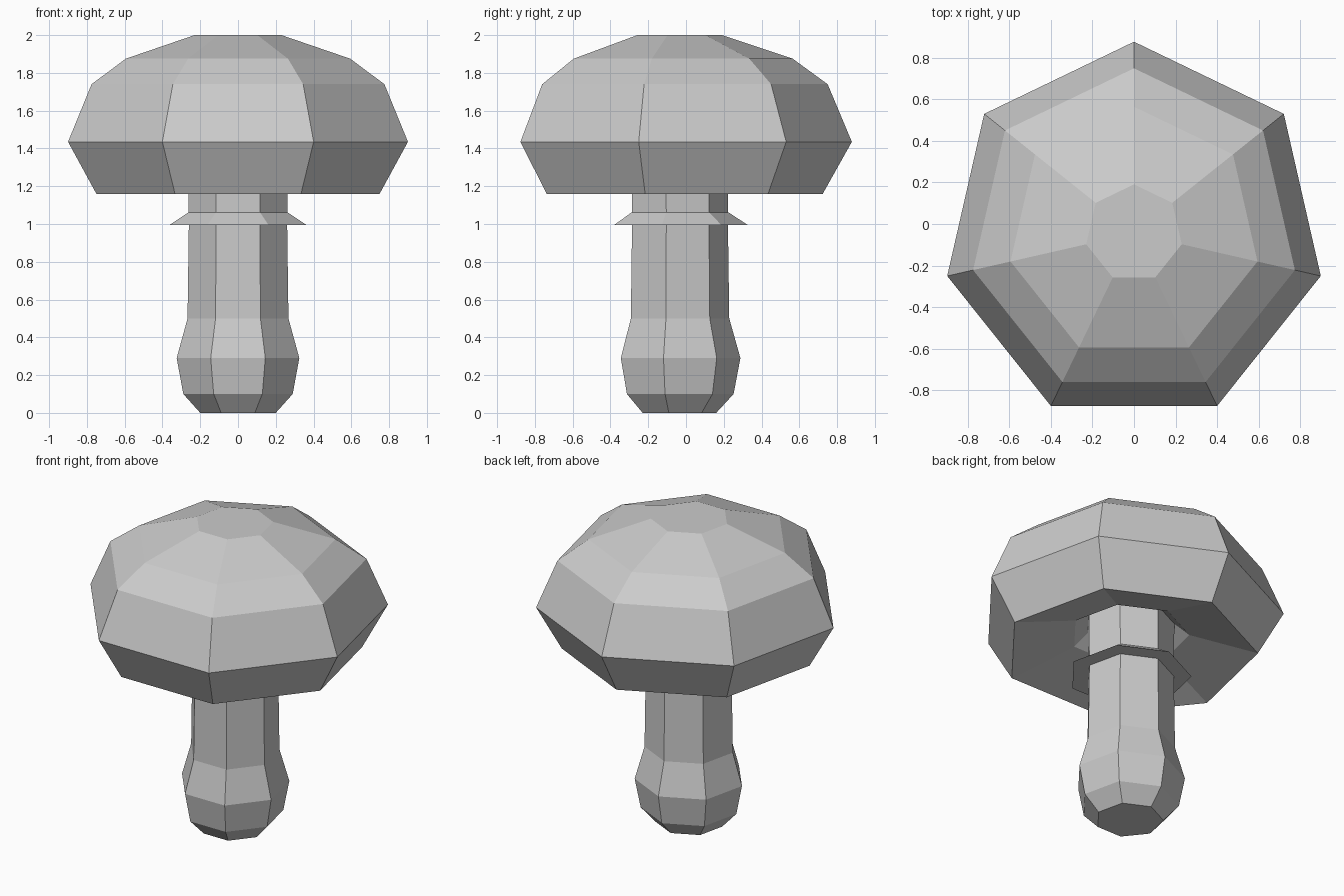
import bpy, bmesh, math

if "Cube" in bpy.data.objects:
    bpy.data.objects.remove(bpy.data.objects["Cube"])

SIDES = 7
Y0 = -0.045  # offset that centres the heptagon's bounds


def turn(name, profile, cap_start=True, cap_end=True):
    """Revolve (radius, z) points into a seven-sided, flat-shaded solid."""
    bm = bmesh.new()
    rings = []
    for r, z in profile:
        ring = []
        for k in range(SIDES):
            a = math.pi / 2 + k * math.tau / SIDES
            ring.append(bm.verts.new((r * math.cos(a), Y0 + r * math.sin(a), z)))
        rings.append(ring)
    for lo, hi in zip(rings, rings[1:]):
        for k in range(SIDES):
            n = (k + 1) % SIDES
            bm.faces.new((lo[k], lo[n], hi[n], hi[k]))
    if cap_start:
        bm.faces.new(rings[0][::-1])
    if cap_end:
        bm.faces.new(rings[-1])
    me = bpy.data.meshes.new(name)
    bm.to_mesh(me)
    bm.free()
    ob = bpy.data.objects.new(name, me)
    bpy.context.collection.objects.link(ob)
    return ob


# Stem with bulbous foot
turn("stem", [(0.205, 0), (0.297, 0.1), (0.333, 0.29), (0.274, 0.5),
              (0.267, 1.0), (0.27, 1.36)], cap_end=False)

# Skirt ring around the stem
turn("stem_ring", [(0.267, 0.995), (0.372, 0.995), (0.272, 1.06)],
     cap_start=False, cap_end=False)

# Cap: hollowed underside, rim, dome and flat top
turn("cap", [(0.265, 1.36), (0.36, 1.28), (0.769, 1.16), (0.923, 1.435),
             (0.795, 1.74), (0.61, 1.875), (0.236, 2.0)])
